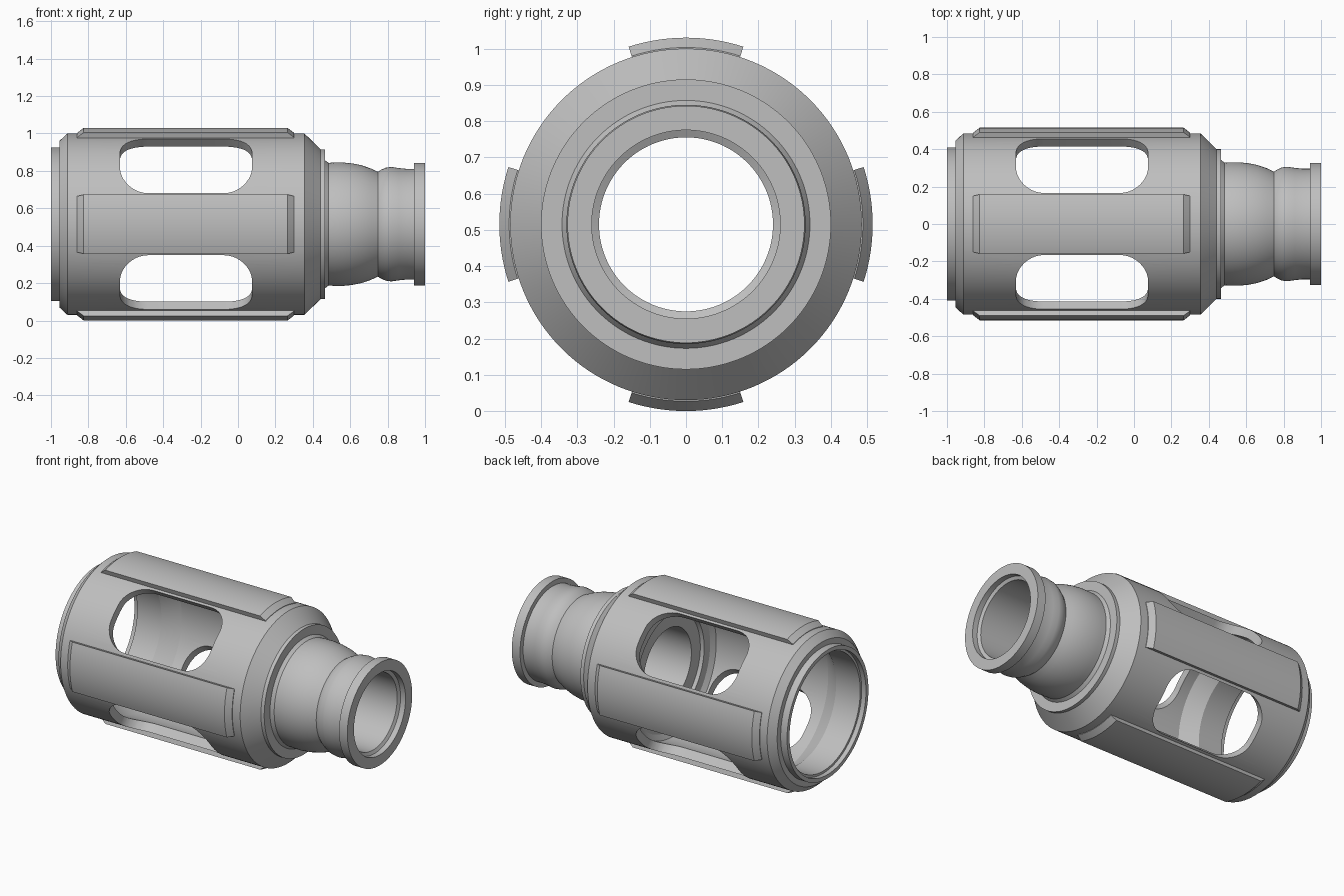
import bpy
import bmesh
import math
from mathutils import Matrix, Vector

AXIS_Z = 0.515
SEGMENTS = 128

cube = bpy.data.objects.get("Cube")
if cube:
    bpy.data.objects.remove(cube, do_unlink=True)

# Single plain metal colour
metal = bpy.data.materials.new("grey metal")
metal.use_nodes = True
GREY = (0.52, 0.52, 0.52, 1.0)
metal.diffuse_color = GREY
metal.node_tree.nodes["Principled BSDF"].inputs["Base Color"].default_value = GREY


def finish(name, bm):
    bmesh.ops.recalc_face_normals(bm, faces=bm.faces[:])
    mesh = bpy.data.meshes.new(name)
    bm.to_mesh(mesh)
    bm.free()
    mesh.materials.append(metal)
    obj = bpy.data.objects.new(name, mesh)
    bpy.context.collection.objects.link(obj)
    return obj


def smooth(obj, angle=25):
    obj.data.shade_smooth()
    obj.data.set_sharp_from_angle(angle=math.radians(angle))


def sweep(name, profile, start, end, steps):
    """Sweep a closed (x, radius) outline about the long axis."""
    full = abs(end - start) > 2 * math.pi - 1e-4
    bm = bmesh.new()
    rings = []
    for i in range(steps if full else steps + 1):
        a = start + (end - start) * i / steps
        rings.append([bm.verts.new((x, r * math.cos(a), AXIS_Z + r * math.sin(a)))
                      for x, r in profile])
    n = len(profile)
    for i in range(steps):
        a, b = rings[i], rings[(i + 1) % len(rings)]
        for j in range(n):
            k = (j + 1) % n
            bm.faces.new((a[j], a[k], b[k], b[j]))
    if not full:
        bm.faces.new(rings[0])
        bm.faces.new(rings[-1])
    return finish(name, bm)


def window_cutter(angle):
    """Rounded slot running through the whole housing along one diagonal."""
    cx, half_x, half_w, corner = -0.278, 0.353, 0.205, 0.15
    bm = bmesh.new()
    outline = []
    for q, (sx, sy) in enumerate(((1, 1), (-1, 1), (-1, -1), (1, -1))):
        for s in range(11):
            a = math.pi / 2 * (q + s / 10)
            outline.append((cx + sx * (half_x - corner) + corner * math.cos(a),
                            sy * (half_w - corner) + corner * math.sin(a)))
    face = bm.faces.new([bm.verts.new((x, w, -0.7)) for x, w in outline])
    top = bmesh.ops.extrude_face_region(bm, geom=[face])["geom"]
    bmesh.ops.translate(bm, vec=Vector((0, 0, 1.4)),
                        verts=[v for v in top if isinstance(v, bmesh.types.BMVert)])
    bm.transform(Matrix.Translation((0, 0, AXIS_Z)) @ Matrix.Rotation(angle, 4, 'X'))
    obj = finish("window_cutter", bm)
    obj.hide_render = True
    return obj


# Housing: outer wall left to right, then the bore back again
outer = [(-1, 0.41), (-0.955, 0.41), (-0.955, 0.445), (-0.912, 0.485),
         (0.355, 0.485), (0.442, 0.40), (0.465, 0.40), (0.465, 0.342),
         (0.485, 0.328)]
neck = [(0.52, 0.33), (0.56, 0.33), (0.61, 0.325), (0.66, 0.315),
        (0.71, 0.298), (0.748, 0.28), (0.765, 0.291), (0.79, 0.302),
        (0.82, 0.306), (0.86, 0.30), (0.90, 0.296), (0.942, 0.296),
        (0.942, 0.327), (1, 0.327)]
bore = [(1, 0.26), (0.965, 0.26), (0.955, 0.24), (0.13, 0.24), (0.13, 0.33),
        (0.11, 0.34), (0.11, 0.40), (0.09, 0.433), (-0.70, 0.433),
        (-0.80, 0.37), (-0.97, 0.37), (-0.97, 0.385), (-1, 0.385)]
housing = sweep("housing", outer + neck + bore, 0, 2 * math.pi, SEGMENTS)

# Four windows, cut by two slots through opposite walls
for angle in (math.pi / 4, -math.pi / 4):
    cutter = window_cutter(angle)
    mod = housing.modifiers.new("window", 'BOOLEAN')
    mod.operation = 'DIFFERENCE'
    mod.solver = 'EXACT'
    mod.object = cutter
    bpy.context.view_layer.objects.active = housing
    bpy.ops.object.modifier_apply(modifier=mod.name)
    bpy.data.objects.remove(cutter, do_unlink=True)
smooth(housing)

# Raised pads with sloped ends between the windows
pad = [(-0.86, 0.47), (-0.86, 0.488), (-0.825, 0.515),
       (0.265, 0.515), (0.30, 0.488), (0.30, 0.47)]
half = math.radians(17.9)
for i, side in enumerate(("back", "top", "front", "bottom")):
    mid = i * math.pi / 2
    smooth(sweep(side + "_pad", pad, mid - half, mid + half, 14))
